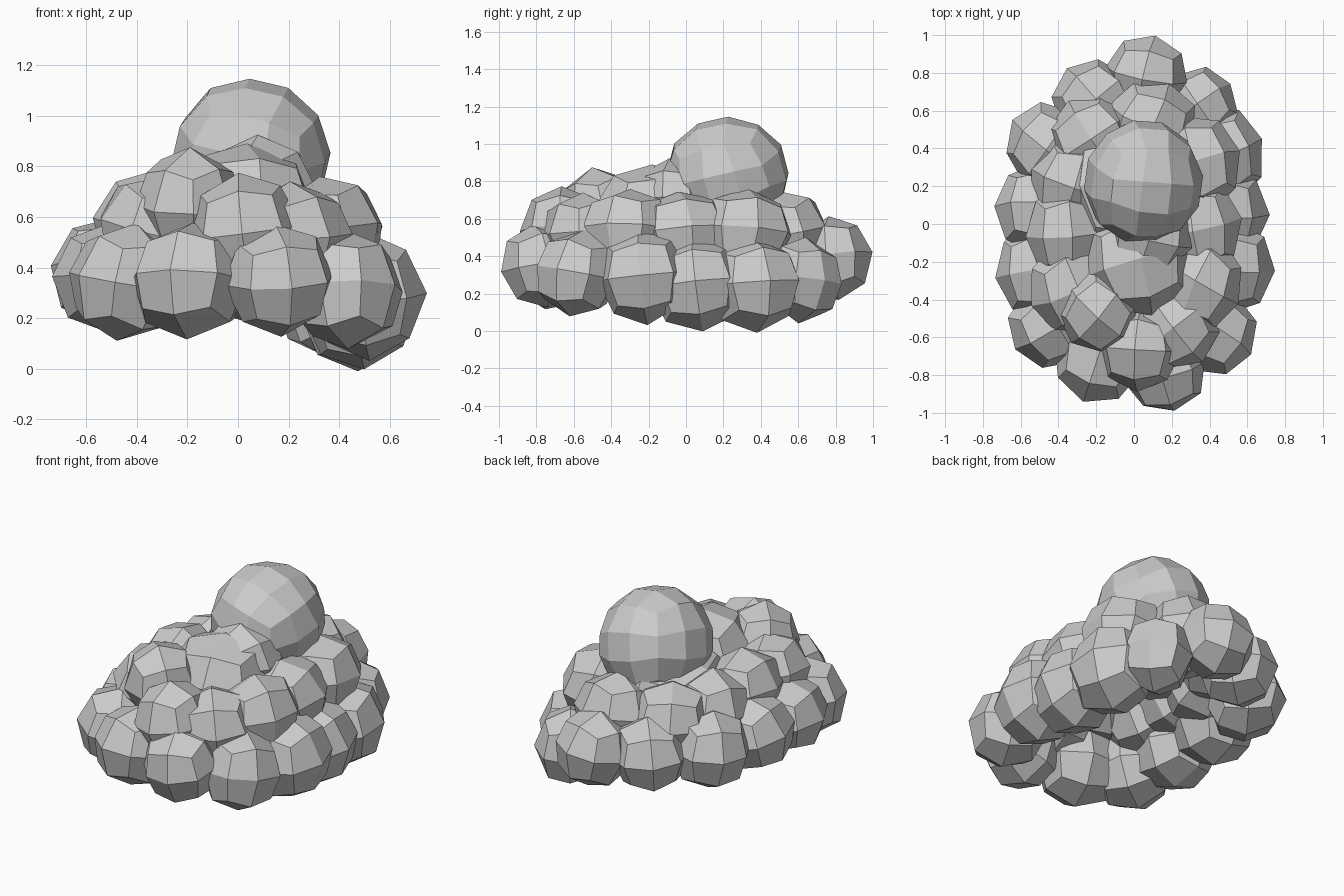
import bpy, bmesh, random
from math import atan2, tan, pi
from mathutils import Vector, Euler

random.seed(4)


def puff(bm, centre, radii, cuts, turn, rough, grow):
    """Add one faceted ball made from a gridded cube pushed out to an ellipsoid."""
    ball = bmesh.new()
    bmesh.ops.create_cube(ball, size=2)
    bmesh.ops.subdivide_edges(ball, edges=ball.edges[:], cuts=cuts, use_grid_fill=True)
    # face outward from the middle, with a little random tilt
    out = atan2(centre[1] / 0.9, centre[0] / 0.5)
    tilt = [random.uniform(-turn, turn) for _ in range(3)]
    rot = Euler((tilt[0], tilt[1], out + tilt[2])).to_matrix()
    new = {}
    for v in ball.verts:
        d = rot @ Vector([tan(c * pi / 4) for c in v.co]).normalized()
        d *= grow + random.uniform(-rough, rough)
        new[v] = bm.verts.new(Vector(centre) + Vector([d[i] * radii[i] for i in range(3)]))
    for f in ball.faces:
        bm.faces.new([new[v] for v in f.verts])
    ball.free()


def cluster(name, puffs, cuts=1, turn=0.18, rough=0.03, grow=1.06):
    bm = bmesh.new()
    for x, y, z, rx, ry, rz in puffs:
        puff(bm, (x, y, z), (rx, ry, rz), cuts, turn, rough, grow)
    mesh = bpy.data.meshes.new(name)
    bm.to_mesh(mesh)
    bm.free()
    obj = bpy.data.objects.new(name, mesh)
    bpy.context.collection.objects.link(obj)
    return obj


# lower ring of puffs, sagging on the right side
cluster("lower_puffs", [
    (0.07, 0.79, 0.39, 0.21, 0.20, 0.21),
    (0.35, 0.62, 0.27, 0.19, 0.20, 0.22),
    (0.46, 0.36, 0.25, 0.22, 0.25, 0.24),
    (0.48, 0.06, 0.25, 0.22, 0.25, 0.24),
    (0.51, -0.23, 0.29, 0.22, 0.23, 0.24),
    (0.43, -0.58, 0.31, 0.21, 0.22, 0.22),
    (0.16, -0.78, 0.35, 0.21, 0.21, 0.21),
    (-0.19, -0.71, 0.35, 0.23, 0.23, 0.22),
    (-0.44, -0.54, 0.34, 0.22, 0.21, 0.22),
    (-0.51, -0.25, 0.36, 0.21, 0.24, 0.21),
    (-0.51, 0.08, 0.38, 0.22, 0.23, 0.21),
    (-0.46, 0.41, 0.38, 0.21, 0.22, 0.22),
    (-0.21, 0.65, 0.38, 0.21, 0.21, 0.21),
])

# upper ring of puffs
cluster("upper_puffs", [
    (-0.19, -0.46, 0.65, 0.20, 0.21, 0.21),
    (0.03, -0.66, 0.54, 0.21, 0.21, 0.22),
    (0.22, -0.54, 0.52, 0.22, 0.22, 0.21),
    (0.36, -0.31, 0.54, 0.21, 0.24, 0.21),
    (0.34, -0.01, 0.53, 0.22, 0.25, 0.21),
    (0.34, 0.31, 0.53, 0.22, 0.25, 0.22),
    (0.09, 0.54, 0.52, 0.23, 0.22, 0.22),
    (-0.22, 0.46, 0.52, 0.22, 0.22, 0.22),
    (-0.32, 0.22, 0.52, 0.22, 0.23, 0.22),
    (-0.36, -0.05, 0.56, 0.20, 0.24, 0.21),
    (-0.34, -0.33, 0.55, 0.21, 0.24, 0.21),
])

# inner mass closing the middle, open to a hollow underneath
cluster("core_puffs", [
    (0.02, -0.20, 0.66, 0.27, 0.28, 0.22),
    (0.00, 0.20, 0.60, 0.35, 0.37, 0.20),
    (0.08, -0.07, 0.72, 0.22, 0.19, 0.19),
])

# big rounded crown
cluster("crown_puff", [(0.05, 0.22, 0.83, 0.305, 0.325, 0.31)],
        cuts=2, turn=0.3, rough=0.015, grow=1.03)
